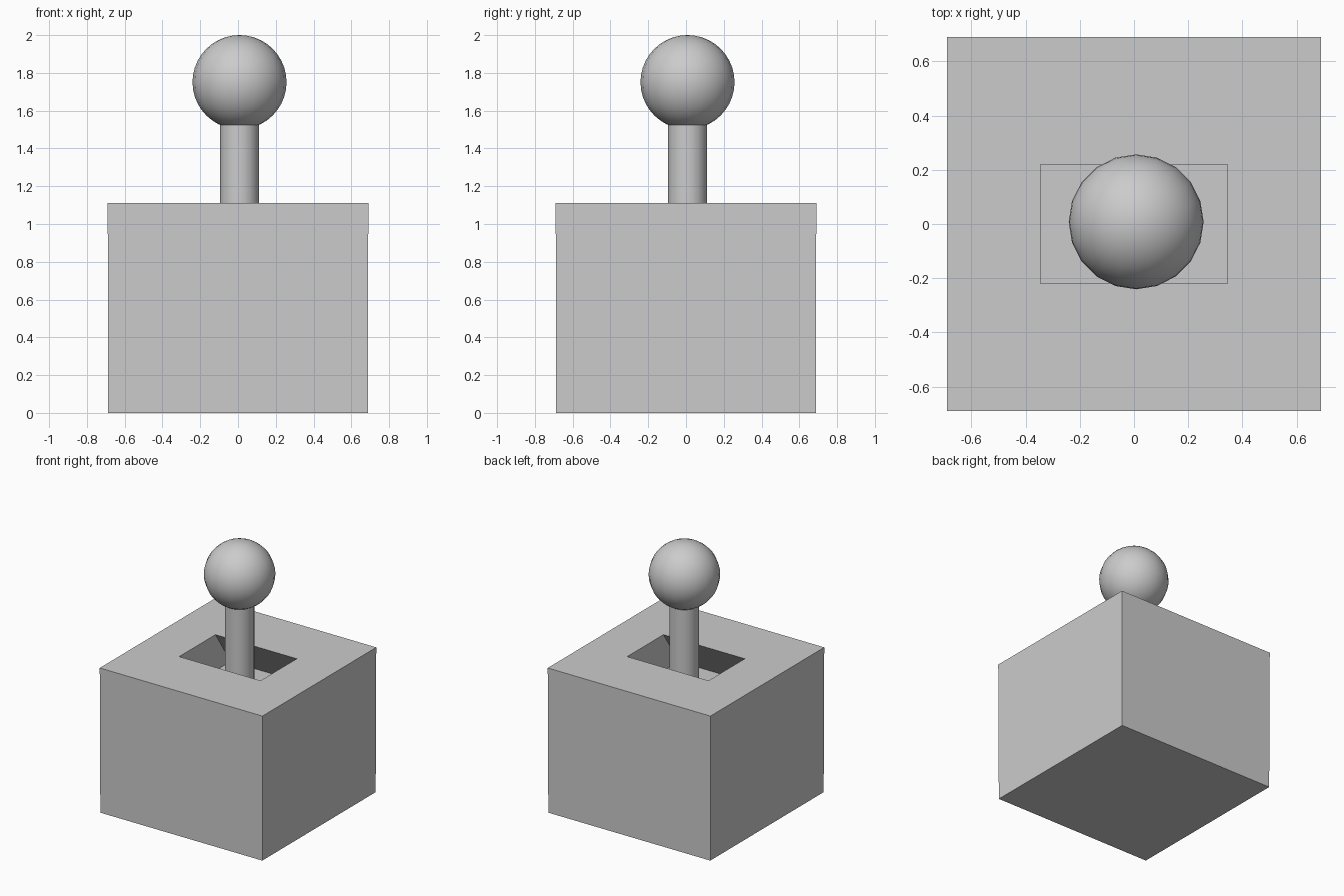
import bpy, bmesh

if "Cube" in bpy.data.objects:
    bpy.data.objects.remove(bpy.data.objects["Cube"])

W, H = 0.69, 1.11          # base half width and height
CX = CY = 0.008            # stick axis
PIT_FLOOR = 0.83


def ring(bm, hx, hy, z):
    return [bm.verts.new((sx * hx, sy * hy, z))
            for sx, sy in ((-1, -1), (1, -1), (1, 1), (-1, 1))]


def smooth(ob, angle=0.7):
    bpy.ops.object.shade_smooth_by_angle(angle=angle)


# base box: outer walls, top rim, then an undercut slot with a floor
bm = bmesh.new()
rings = [ring(bm, W - 0.003, W - 0.003, 0), ring(bm, W, W, H),
         ring(bm, 0.345, 0.22, H), ring(bm, 0.35, 0.41, PIT_FLOOR)]
bm.faces.new(rings[0][::-1])
for a, b in zip(rings, rings[1:]):
    for i in range(4):
        j = (i + 1) % 4
        bm.faces.new((a[i], a[j], b[j], b[i]))
bm.faces.new(rings[-1])
mesh = bpy.data.meshes.new("base_box")
bm.to_mesh(mesh)
bm.free()
base = bpy.data.objects.new("base_box", mesh)
bpy.context.collection.objects.link(base)

# stick standing on the slot floor
z0, z1 = PIT_FLOOR, 1.56
bpy.ops.mesh.primitive_cylinder_add(vertices=20, radius=0.103, depth=z1 - z0,
                                    location=(CX, CY, (z0 + z1) / 2))
stick = bpy.context.object
stick.name = "stick"
smooth(stick)

# ball knob
bpy.ops.mesh.primitive_uv_sphere_add(segments=20, ring_count=20, radius=0.249,
                                     location=(CX, CY, 1.751))
knob = bpy.context.object
knob.name = "ball_knob"
smooth(knob)
